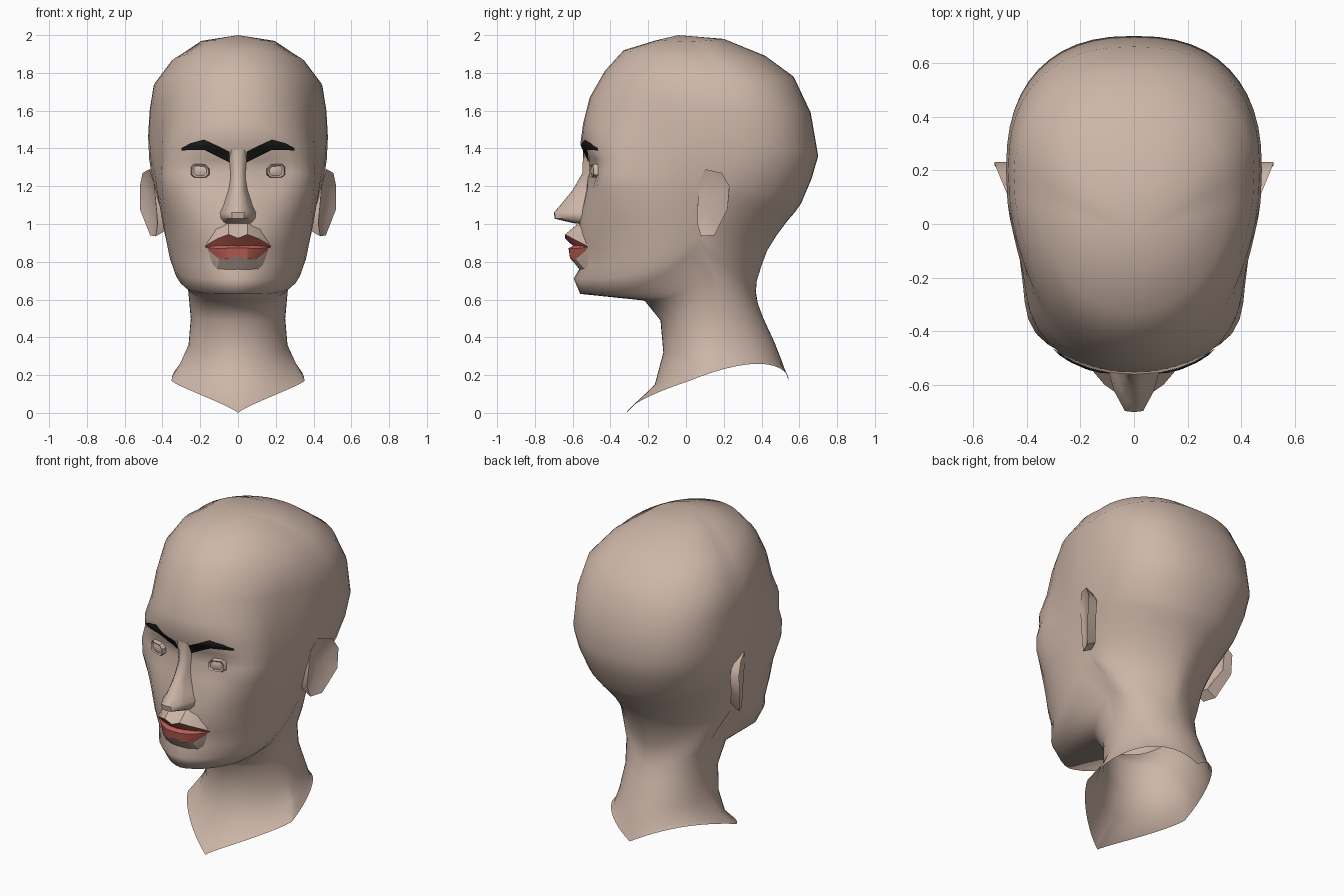
import bpy, bmesh, math
from mathutils import Vector
from mathutils.bvhtree import BVHTree


def material(name, rgb):
    m = bpy.data.materials.new(name)
    m.diffuse_color = (*rgb, 1)
    return m


SKIN = material("skin", (0.61, 0.465, 0.39))
LIP = material("lip_red", (0.48, 0.11, 0.085))
BROW = material("brow_black", (0.01, 0.01, 0.01))


def finish(name, bm, mats, angle):
    """Turn a right-hand half into a mirrored, smooth object."""
    mesh = bpy.data.meshes.new(name)
    bm.to_mesh(mesh)
    bm.free()
    for m in mats:
        mesh.materials.append(m)
    mesh.polygons.foreach_set("use_smooth", [True] * len(mesh.polygons))
    mesh.set_sharp_from_angle(angle=math.radians(angle))
    ob = bpy.data.objects.new(name, mesh)
    bpy.context.collection.objects.link(ob)
    mod = ob.modifiers.new("mirror", 'MIRROR')
    mod.merge_threshold = 0.0005
    return ob


def grid(rows, row_material=lambda r: 0):
    """Sheet of quads; rows run downwards, columns run away from the middle."""
    bm = bmesh.new()
    vs = [[bm.verts.new(p) for p in row] for row in rows]
    for r in range(len(vs) - 1):
        for c in range(len(vs[0]) - 1):
            f = bm.faces.new((vs[r][c], vs[r + 1][c], vs[r + 1][c + 1], vs[r][c + 1]))
            f.material_index = row_material(r)
    bmesh.ops.remove_doubles(bm, verts=bm.verts[:], dist=0.0001)
    return bm


def shell(rings):
    """Closed solid through a series of loops."""
    bm = bmesh.new()
    vs = [[bm.verts.new(p) for p in ring] for ring in rings]
    n = len(vs[0])
    for a, b in zip(vs, vs[1:]):
        for i in range(n):
            j = (i + 1) % n
            bm.faces.new((a[i], a[j], b[j], b[i]))
    bm.faces.new(vs[0])
    bm.faces.new(vs[-1])
    bmesh.ops.recalc_face_normals(bm, faces=bm.faces[:])
    return bm


# Head and neck: front z, y | side z, y, half width | back z, y |
# front roundness, back roundness, front droop
SKULL = [
    (1.972, -0.16, 1.965, 0.05, 0.20, 1.98, 0.20, 2.0, 2.0, 1.0),
    (1.92, -0.33, 1.855, 0.12, 0.355, 1.89, 0.42, 2.0, 2.1, 1.0),
    (1.81, -0.43, 1.73, 0.18, 0.447, 1.78, 0.57, 2.05, 2.2, 1.0),
    (1.67, -0.51, 1.60, 0.20, 0.468, 1.59, 0.66, 2.1, 2.4, 1.2),
    (1.53, -0.545, 1.46, 0.20, 0.476, 1.36, 0.70, 2.2, 2.4, 1.5),
    (1.42, -0.56, 1.34, 0.18, 0.47, 1.24, 0.665, 2.6, 2.3, 1.7),
    (1.34, -0.52, 1.24, 0.12, 0.455, 1.11, 0.61, 2.8, 2.2, 2.5),
    (1.27, -0.52, 1.20, 0.10, 0.445, 1.06, 0.575, 2.9, 2.1, 3.0),
    (1.18, -0.53, 1.15, 0.09, 0.432, 1.02, 0.54, 2.9, 2.0, 3.0),
]
JAW_AND_NECK = [
    (1.02, -0.565, 1.08, 0.08, 0.41, 0.94, 0.48, 2.45, 1.8, 3.0),
    (0.88, -0.575, 1.02, 0.07, 0.395, 0.86, 0.43, 2.15, 1.7, 3.0),
    (0.78, -0.555, 0.98, 0.07, 0.382, 0.78, 0.40, 2.05, 1.6, 3.0),
    (0.71, -0.595, 0.94, 0.07, 0.372, 0.70, 0.375, 1.9, 1.6, 3.0),
    (0.63, -0.56, 0.90, 0.07, 0.36, 0.64, 0.37, 1.7, 1.6, 2.7),
    (0.595, -0.22, 0.72, 0.13, 0.27, 0.58, 0.38, 2.0, 1.8, 2.0),
    (0.49, -0.135, 0.50, 0.14, 0.25, 0.50, 0.41, 2.0, 2.0, 1.5),
    (0.32, -0.12, 0.36, 0.14, 0.262, 0.37, 0.47, 2.0, 2.1, 1.5),
    (0.15, -0.165, 0.265, 0.11, 0.305, 0.28, 0.505, 1.7, 2.0, 1.0),
    (0.0, -0.315, 0.17, 0.02, 0.352, 0.17, 0.545, 1.25, 1.85, 0.65),
]
STEPS = 12  # segments per quarter turn


def ring(zf, yf, zs, ys, w, zb, yb, nf, nb, droop, lift=0.0):
    pts = []
    for i in range(2 * STEPS + 1):
        t = math.pi / 2 * i / STEPS
        n = nf if i <= STEPS else nb
        s = max(0.0, math.sin(t)) ** (2 / n) if i < 2 * STEPS else 0.0
        c = abs(math.cos(t)) ** (2 / n) if i != STEPS else 0.0
        if i <= STEPS:
            y, z = ys + (yf - ys) * c, zf + (zs - zf) * (1 - c) ** droop
        else:
            y, z = ys + (yb - ys) * c, zs + (zb - zs) * c - lift * math.sin(2 * t)
        x = w * s
        # hollow temple
        x -= 0.03 * s * math.exp(-(y + 0.17) ** 2 / 0.02 - (z - 1.42) ** 2 / 0.03)
        # cheekbone
        bone = 0.03 * math.exp(-((x - 0.35) ** 2 + (y + 0.37) ** 2) / 0.015 - (z - 1.22) ** 2 / 0.012)
        x, y = x + 0.75 * bone, y - 0.65 * bone
        # eye socket hollow
        if y < -0.2:
            y += 0.035 * math.exp(-((x - 0.17) ** 2 + (z - 1.29) ** 2) / 0.008)
        pts.append((x, y, z))
    return pts


rows = [[(0, -0.04, 2.0)] * (2 * STEPS + 1)]
rows += [ring(*r) for r in SKULL + JAW_AND_NECK[:-1]]
rows.append(ring(*JAW_AND_NECK[-1], lift=0.09))
head = grid(rows)
surface = BVHTree.FromBMesh(head)
finish("head_and_neck", head, [SKIN], 75)

# Nose: z, ridge y, ridge half width, wing x, wing y, base x, base y
NOSE = [
    (1.40, -0.545, 0.020, 0.035, -0.54, 0.06, -0.52),
    (1.27, -0.548, 0.018, 0.030, -0.53, 0.05, -0.49),
    (1.18, -0.600, 0.020, 0.036, -0.57, 0.055, -0.51),
    (1.10, -0.665, 0.026, 0.055, -0.60, 0.080, -0.53),
    (1.06, -0.700, 0.034, 0.075, -0.62, 0.097, -0.54),
    (1.028, -0.695, 0.030, 0.075, -0.62, 0.095, -0.54),
    (1.005, -0.600, 0.020, 0.060, -0.58, 0.075, -0.54),
    (1.00, -0.550, 0.020, 0.050, -0.54, 0.070, -0.53),
]
nose = grid([[(0, yr, z), (rx, yr + 0.004, z), (wx, wy, z), (bx, by, z)]
             for z, yr, rx, wx, wy, bx, by in NOSE])
finish("nose", nose, [SKIN], 50)

# Mouth: skin above, upper lip, two rows of lower lip, skin below
MOUTH = [
    [(0, -0.562, 1.01), (0.05, -0.560, 1.01), (0.12, -0.535, 0.99), (0.19, -0.49, 0.92)],
    [(0, -0.642, 0.925), (0.05, -0.640, 0.945), (0.11, -0.598, 0.922), (0.175, -0.522, 0.884)],
    [(0, -0.598, 0.884), (0.05, -0.596, 0.887), (0.11, -0.568, 0.885), (0.175, -0.520, 0.879)],
    [(0, -0.622, 0.872), (0.05, -0.618, 0.872), (0.11, -0.582, 0.870), (0.173, -0.522, 0.877)],
    [(0, -0.616, 0.832), (0.05, -0.613, 0.817), (0.10, -0.582, 0.814), (0.168, -0.518, 0.870)],
    [(0, -0.562, 0.755), (0.05, -0.558, 0.755), (0.11, -0.535, 0.760), (0.18, -0.480, 0.830)],
]
mouth = grid(MOUTH, lambda r: 1 if 1 <= r <= 3 else 0)
finish("mouth", mouth, [SKIN, LIP], 28)

# Eyebrows: thin strips laid on the brow ridge (x, lower z, upper z)
BROWS = [(0.045, 1.325, 1.382), (0.11, 1.358, 1.415), (0.18, 1.393, 1.447),
         (0.25, 1.393, 1.428), (0.30, 1.388, 1.402)]


def on_face(x, z, off):
    hit = surface.ray_cast(Vector((x, -2, z)), Vector((0, 1, 0)))[0]
    return (x, (hit.y if hit else -0.5) - off, z)


columns = []
for a, b in zip(BROWS, BROWS[1:]):
    for k in range(4):
        columns.append([p + (q - p) * k / 4 for p, q in zip(a, b)])
columns.append(BROWS[-1])
brow = grid([[on_face(x, hi + (lo - hi) * r / 4, 0.009) for x, lo, hi in columns]
             for r in range(5)])
finish("eyebrows", brow, [BROW], 60)


# Eyes: small rounded boxes with a raised lid rim
def eye_loop(scale, y):
    shape = ((0.05, 0.02), (0.035, 0.036), (-0.025, 0.034), (-0.048, 0.012),
             (-0.05, -0.02), (-0.03, -0.037), (0.03, -0.037), (0.05, -0.022))
    return [(0.2 + dx * scale, y + dx * scale * 0.25, 1.282 + dz * scale) for dx, dz in shape]


eyes = shell([eye_loop(1, -0.44), eye_loop(1, -0.488), eye_loop(0.88, -0.502),
              eye_loop(0.68, -0.496), eye_loop(0.3, -0.502)])
finish("eyes", eyes, [SKIN], 40)

# Ears: flared outline, dished on the outside, with a thick back tapering into the skull
OUTLINE = [Vector(p) for p in (
    (0.425, 0.06, 1.00), (0.445, 0.065, 1.22), (0.47, 0.105, 1.29), (0.505, 0.19, 1.27),
    (0.52, 0.23, 1.20), (0.52, 0.22, 1.08), (0.465, 0.15, 0.94), (0.435, 0.08, 0.935))]
root, bowl = Vector((0.39, 0.14, 1.12)), Vector((0.446, 0.13, 1.12))
ears = shell([[root + (p - root) * 0.55 for p in OUTLINE],
              [Vector((p.x - 0.06, p.y, 1.11 + (p.z - 1.11) * 0.8)) for p in OUTLINE],
              OUTLINE,
              [bowl + (p - bowl) * 0.72 + Vector((-0.006, 0, 0)) for p in OUTLINE],
              [bowl + (p - bowl) * 0.25 for p in OUTLINE]])
finish("ears", ears, [SKIN], 40)
